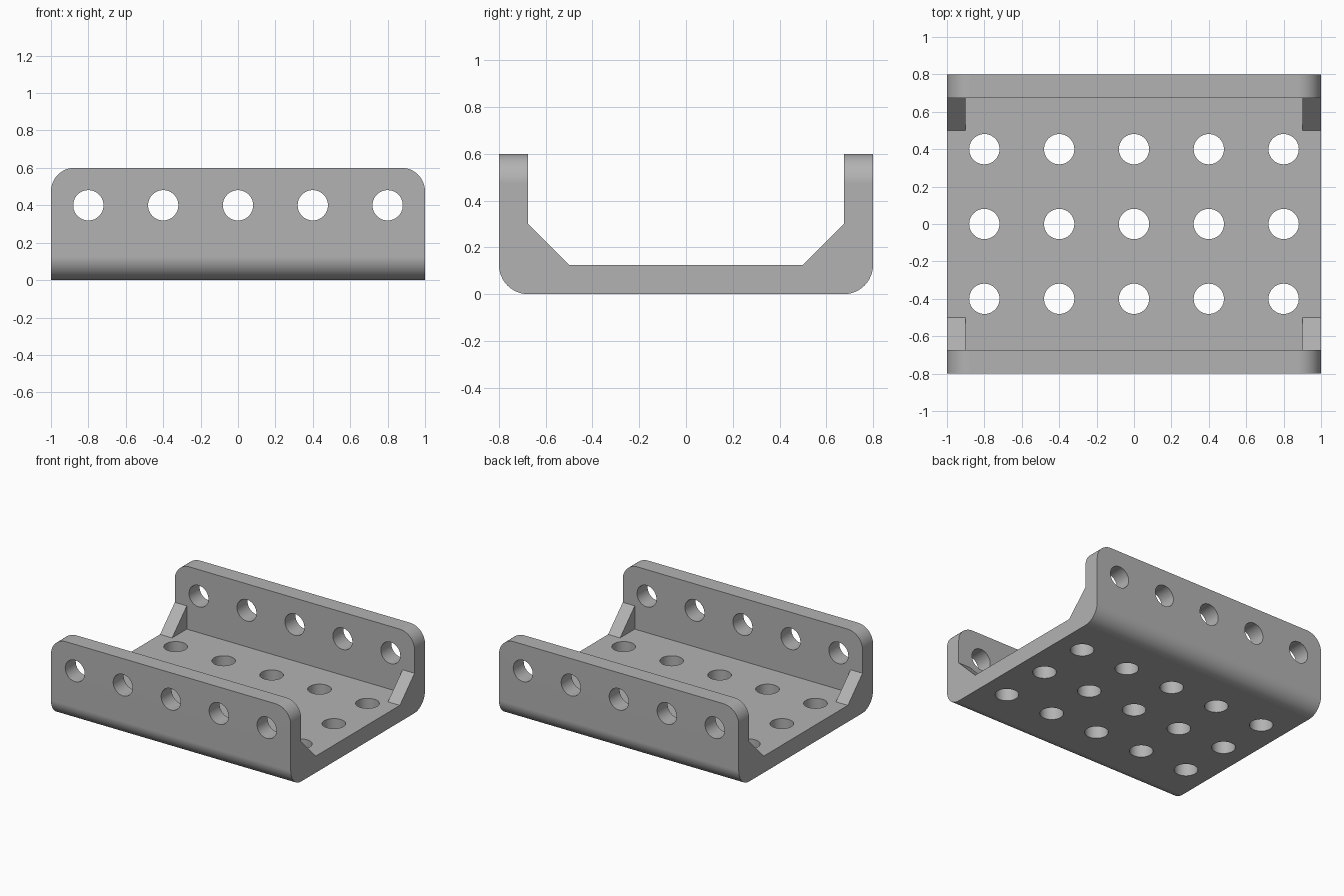
import bpy, bmesh
from math import pi
from mathutils import Matrix

if "Cube" in bpy.data.objects:
    bpy.data.objects.remove(bpy.data.objects["Cube"], do_unlink=True)

HALF_X, HALF_Y, HEIGHT = 1.0, 0.8, 0.6
THICK = 0.125            # floor and wall thickness
INNER = HALF_Y - THICK
GUSSET, GUSSET_W = 0.175, 0.1
HOLE_R, PITCH = 0.081, 0.4

grey = bpy.data.materials.new("plain_grey")
grey.use_nodes = True
COLOUR = (0.45, 0.45, 0.45, 1)
grey.diffuse_color = COLOUR
grey.node_tree.nodes["Principled BSDF"].inputs["Base Color"].default_value = COLOUR


def add_object(name, bm):
    bmesh.ops.recalc_face_normals(bm, faces=bm.faces)
    mesh = bpy.data.meshes.new(name)
    bm.to_mesh(mesh)
    bm.free()
    mesh.materials.append(grey)
    obj = bpy.data.objects.new(name, mesh)
    bpy.context.collection.objects.link(obj)
    return obj


def prism(bm, profile, x0, x1):
    """Extrude a (y, z) profile along x."""
    face = bm.faces.new([bm.verts.new((x0, y, z)) for y, z in profile])
    out = bmesh.ops.extrude_face_region(bm, geom=[face])["geom"]
    verts = [v for v in out if isinstance(v, bmesh.types.BMVert)]
    bmesh.ops.translate(bm, verts=verts, vec=(x1 - x0, 0, 0))


def round_edges(bm, test, radius):
    edges = [e for e in bm.edges if test(*[v.co for v in e.verts])]
    bmesh.ops.bevel(bm, geom=edges, offset=radius, segments=12,
                    profile=0.5, affect='EDGES')


# U-shaped channel with rounded bottom edges and rounded wall corners
bm = bmesh.new()
prism(bm, [(-HALF_Y, 0), (HALF_Y, 0), (HALF_Y, HEIGHT), (INNER, HEIGHT),
           (INNER, THICK), (-INNER, THICK), (-INNER, HEIGHT), (-HALF_Y, HEIGHT)],
      -HALF_X, HALF_X)
round_edges(bm, lambda a, b: abs(a.x - b.x) > 1 and max(a.z, b.z) < 0.01, THICK)
round_edges(bm, lambda a, b: abs(a.x - b.x) < 0.01 and min(a.z, b.z) > HEIGHT - 0.01, THICK)
channel = add_object("channel", bm)

# Triangular gussets in the four inner corners
bm = bmesh.new()
for sx in (-1, 1):
    for sy in (-1, 1):
        prism(bm, [(sy * INNER, THICK), (sy * (INNER - GUSSET), THICK),
                   (sy * INNER, THICK + GUSSET)],
              sx * HALF_X, sx * (HALF_X - GUSSET_W))
gussets = add_object("corner_gussets", bm)

# Round holes: a grid through the floor and a row through both walls
bm = bmesh.new()


def hole(matrix, depth):
    bmesh.ops.create_cone(bm, cap_ends=True, segments=48, radius1=HOLE_R,
                          radius2=HOLE_R, depth=depth, matrix=matrix)


for i in range(-2, 3):
    for j in (-1, 0, 1):
        hole(Matrix.Translation((i * PITCH, j * PITCH, THICK / 2)), THICK * 2)
    hole(Matrix.Translation((i * PITCH, 0, PITCH)) @ Matrix.Rotation(pi / 2, 4, 'X'), 2)
drills = add_object("hole_cutter", bm)

# Join the gussets and cut the holes
for tool, operation in ((gussets, 'UNION'), (drills, 'DIFFERENCE')):
    mod = channel.modifiers.new(operation.title(), 'BOOLEAN')
    mod.object, mod.operation, mod.solver = tool, operation, 'EXACT'
bpy.ops.object.select_all(action='DESELECT')
bpy.context.view_layer.objects.active = channel
channel.select_set(True)
for mod in list(channel.modifiers):
    bpy.ops.object.modifier_apply(modifier=mod.name)
for tool in (gussets, drills):
    bpy.data.objects.remove(tool, do_unlink=True)

# Smooth rounds and holes, crisp flats
bpy.ops.object.shade_smooth_by_angle(angle=pi / 6)
channel.modifiers.new("Flat face normals", 'WEIGHTED_NORMAL').keep_sharp = True
